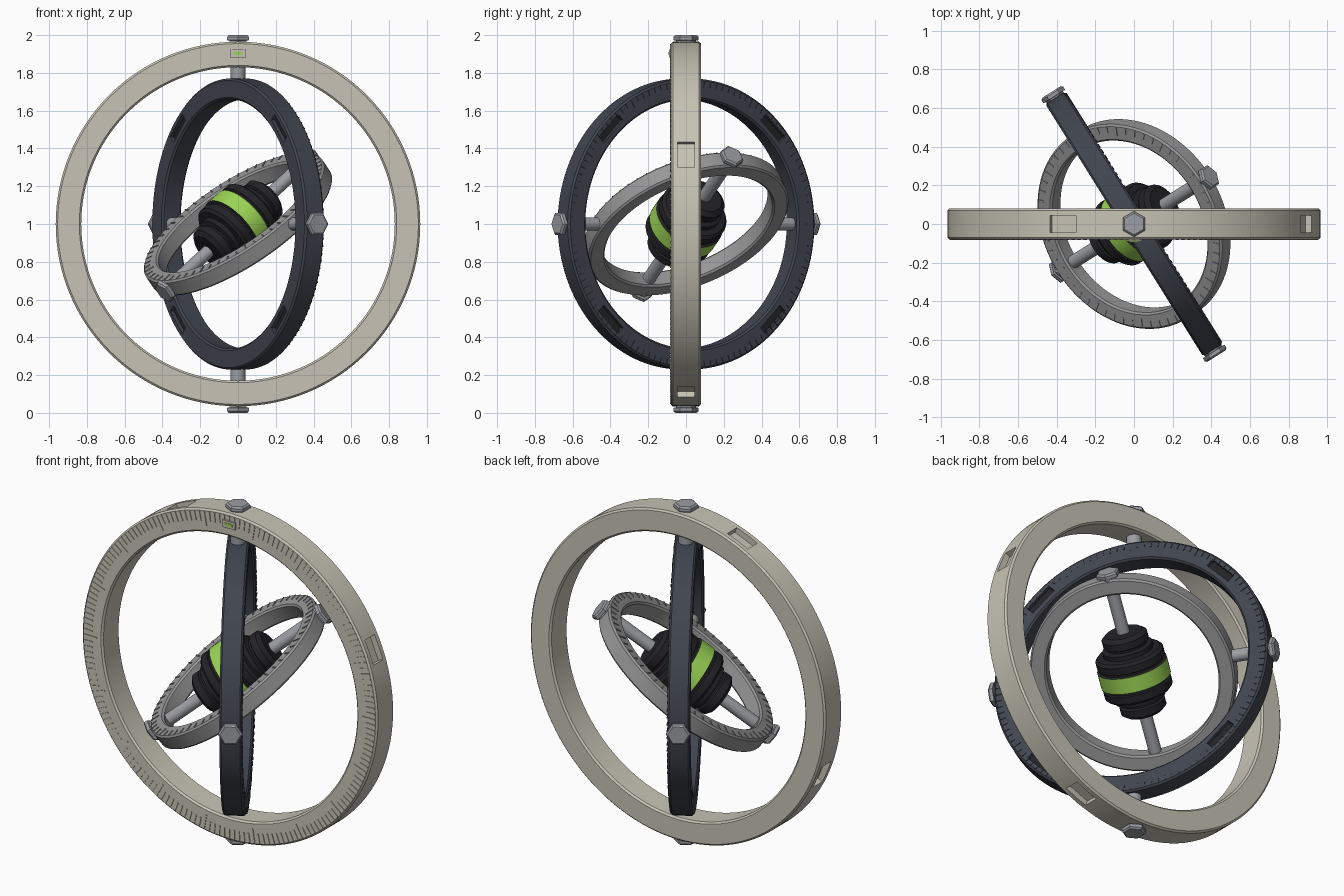
import bpy, bmesh, math
from mathutils import Vector, Matrix

if "Cube" in bpy.data.objects:
    bpy.data.objects.remove(bpy.data.objects["Cube"])


def material(name, rgb):
    m = bpy.data.materials.new(name)
    m.diffuse_color = (*rgb, 1)
    m.use_nodes = True
    m.node_tree.nodes["Principled BSDF"].inputs["Base Color"].default_value = m.diffuse_color
    return m


IVORY = material("ivory", (0.57, 0.545, 0.46))
SLATE = material("slate", (0.052, 0.06, 0.078))
GREY = material("grey", (0.31, 0.31, 0.315))
STEEL = material("steel", (0.33, 0.345, 0.37))
BLACK = material("black", (0.017, 0.017, 0.021))
LIME = material("lime", (0.33, 0.66, 0.09))
CENTRE = Vector((0, 0, 1))


def frame(x, z, origin=CENTRE):
    """Matrix with the given local x and z directions."""
    x, z = Vector(x).normalized(), Vector(z).normalized()
    m = Matrix((x, z.cross(x), z)).transposed().to_4x4()
    m.translation = origin
    return m


def finish(bm, name, mats, mat):
    bmesh.ops.recalc_face_normals(bm, faces=bm.faces[:])
    me = bpy.data.meshes.new(name)
    bm.to_mesh(me)
    bm.free()
    for m in mats:
        me.materials.append(m)
    ob = bpy.data.objects.new(name, me)
    ob.matrix_world = mat
    bpy.context.collection.objects.link(ob)
    return ob


def smooth(ob, angle=30):
    ob.data.shade_smooth()
    ob.data.set_sharp_from_angle(angle=math.radians(angle))


def lathe(name, profile, steps, mats, mat, closed=False, rule=None):
    """Spin (radius, height) points around local z."""
    bm = bmesh.new()
    rows = []
    for i in range(steps):
        a = math.tau * i / steps
        rows.append([bm.verts.new((r * math.cos(a), r * math.sin(a), h)) for r, h in profile])
    n = len(profile)
    for i in range(steps):
        a, b = rows[i], rows[(i + 1) % steps]
        for j in range(n if closed else n - 1):
            k = (j + 1) % n
            f = bm.faces.new((a[j], b[j], b[k], a[k]))
            if rule:
                f.material_index = rule(j)
    bmesh.ops.remove_doubles(bm, verts=bm.verts[:], dist=1e-5)
    return finish(bm, name, mats, mat)


def boxes(name, items, mat, m):
    """One mesh of boxes: (angle, radius, z, (radial, tangential, axial) size)."""
    bm = bmesh.new()
    for ang, r, z, size in items:
        t = (Matrix.Rotation(ang, 4, 'Z') @ Matrix.Translation((r, 0, z))
             @ Matrix.Diagonal((*size, 1)))
        bmesh.ops.create_cube(bm, size=1, matrix=t)
    return finish(bm, name, [mat], m)


def ring(name, ro, ri, hw, mat, m, pockets=()):
    """Ring with softened edges and optional cut pockets."""
    b = 0.01
    prof = [(ro, -hw + b), (ro, hw - b), (ro - b, hw), (ri + b, hw),
            (ri, hw - b), (ri, -hw + b), (ri + b, -hw), (ro - b, -hw)]
    ob = lathe(name, prof, 128, [mat], m, closed=True)
    if pockets:
        cut = boxes(name + "_cutter", pockets, mat, m)
        cut.hide_render = True
        mod = ob.modifiers.new("pockets", 'BOOLEAN')
        mod.operation, mod.solver, mod.object = 'DIFFERENCE', 'EXACT', cut
        bpy.context.view_layer.update()
        bpy.context.view_layer.objects.active = ob
        bpy.ops.object.modifier_apply(modifier=mod.name)
        bpy.data.objects.remove(cut)
    smooth(ob)
    return ob


def ticks(name, count, ro, hw, short, long, every, width, mat, m):
    """Raised graduation marks on the +z face of a ring."""
    items = []
    for i in range(count):
        ln = short if i % every else long
        items.append((math.tau * i / count, ro - ln / 2, hw, (ln, width, 0.008)))
    boxes(name, items, mat, m)


def bolts(name, axis, normal, r):
    """Pair of hexagonal caps on opposite sides of a ring."""
    for side, s in (("a", 1), ("b", -1)):
        d = Vector(axis) * s
        prof = [(0, -0.02), (0.052, -0.02), (0.052, 0.006), (0.066, 0.008),
                (0.066, 0.026), (0.056, 0.035), (0, 0.035)]
        lathe(f"{name}_{side}", prof, 6, [STEEL], frame(normal, d, CENTRE + d * r))


def shafts(name, axis, normal, r0, r1, rad):
    for side, s in (("a", 1), ("b", -1)):
        prof = [(0, r0), (rad, r0), (rad, r1), (0, r1)]
        smooth(lathe(f"{name}_{side}", prof, 24, [STEEL], frame(normal, Vector(axis) * s)))


# Directions: pivot axis of each ring and the ring normals
yaw, tilt = math.radians(58), math.radians(38)
up = Vector((0, 0, 1))
u = Vector((math.cos(yaw), -math.sin(yaw), 0))
mid_n = Vector((math.sin(yaw), math.cos(yaw), 0))
v = mid_n * math.cos(tilt) + up * math.sin(tilt)
inner_n = u.cross(v)
front = Vector((0, -1, 0))
outer_f, mid_f, inner_f = frame((1, 0, 0), front), frame(-u, mid_n), frame(u, inner_n)

# Outer ring with rim pockets
rim = [(math.radians(22.5 + 90 * k), 0.965, 0, (0.07, 0.145, 0.088)) for k in range(4)]
ring("outer_ring", 0.965, 0.83, 0.08, IVORY, outer_f, rim)
ticks("outer_ticks", 180, 0.952, 0.08, 0.055, 0.085, 10, 0.007, IVORY, outer_f)
top = math.pi / 2
boxes("indicator_frame", [(top, 0.903, 0.083, (0.042, 0.085, 0.012))], IVORY, outer_f)
boxes("indicator_light", [(top, 0.903, 0.089, (0.016, 0.05, 0.006))], LIME, outer_f)

# Middle ring with pockets on both faces
quarter = [math.radians(45 + 90 * k) for k in range(4)]
side_cuts = [(a, 0.715, s * 0.06, (0.045, 0.17, 0.05)) for a in quarter for s in (1, -1)]
ring("middle_ring", 0.77, 0.66, 0.06, SLATE, mid_f, side_cuts)
boxes("pocket_floors", [(a, 0.715, s * 0.036, (0.044, 0.169, 0.004))
                        for a in quarter for s in (1, -1)], BLACK, mid_f)
ticks("middle_ticks", 120, 0.76, 0.06, 0.03, 0.045, 10, 0.007, SLATE, mid_f)

# Inner ring
ring("inner_ring", 0.56, 0.47, 0.05, GREY, inner_f)
ticks("inner_ticks", 60, 0.55, 0.05, 0.035, 0.05, 5, 0.007, GREY, inner_f)

# Pivot caps and shafts
bolts("outer_cap", up, front, 0.965)
bolts("middle_cap", u, mid_n, 0.77)
bolts("inner_cap", v, inner_n, 0.56)
shafts("outer_shaft", up, front, 0.75, 0.85, 0.04)
shafts("middle_shaft", u, mid_n, 0.54, 0.68, 0.035)
shafts("rotor_shaft", v, inner_n, 0.1, 0.49, 0.035)

# Stepped rotor with a bright centre band
half = [(0, 0.235), (0.1, 0.235), (0.125, 0.215), (0.125, 0.175), (0.112, 0.168),
        (0.112, 0.158), (0.138, 0.15), (0.138, 0.125), (0.172, 0.12), (0.187, 0.105),
        (0.187, 0.065), (0.178, 0.06), (0.178, 0.05), (0.192, 0.045)]
profile = half + [(r, -h) for r, h in reversed(half)]
rotor = lathe("rotor", profile, 64, [BLACK, LIME], frame(u, v),
              rule=lambda j: 1 if j == len(half) - 1 else 0)
smooth(rotor)
